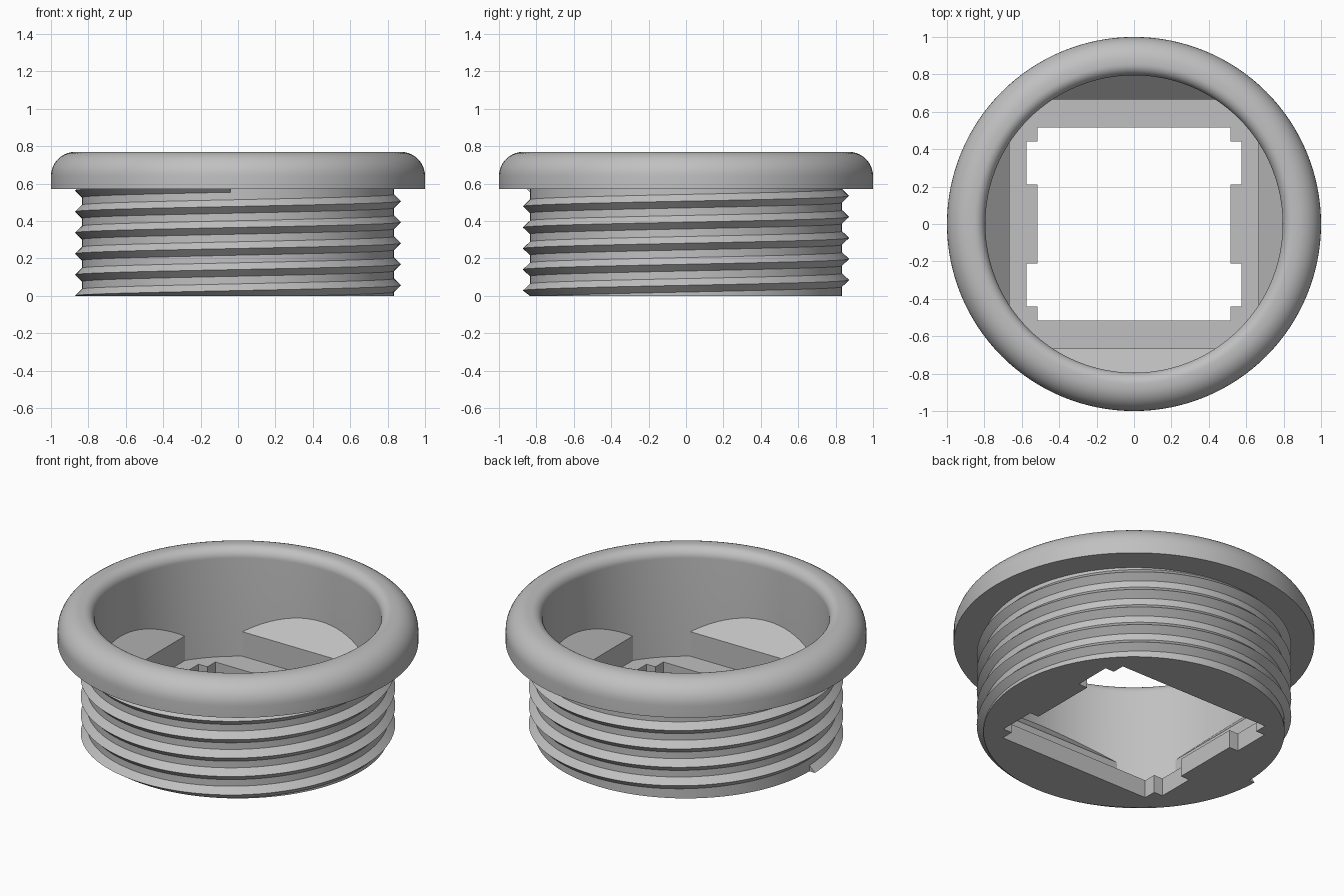
import bpy, bmesh, math
from math import cos, sin, pi

cube = bpy.data.objects.get("Cube")
if cube:
    bpy.data.objects.remove(cube, do_unlink=True)

grey = bpy.data.materials.new("light_grey")
grey.use_nodes = True
colour = (0.53, 0.53, 0.53, 1)
grey.diffuse_color = colour
grey.node_tree.nodes["Principled BSDF"].inputs["Base Color"].default_value = colour

BORE, ROOT, CREST = 0.795, 0.835, 0.872
FLOOR, RIM_LOW, TOP = 0.11, 0.57, 0.77
SEGMENTS = 128


def finish(bm, name, smooth=True):
    bmesh.ops.recalc_face_normals(bm, faces=bm.faces)
    mesh = bpy.data.meshes.new(name)
    bm.to_mesh(mesh)
    bm.free()
    obj = bpy.data.objects.new(name, mesh)
    bpy.context.collection.objects.link(obj)
    mesh.materials.append(grey)
    if smooth:
        shade(obj)
    return obj


def shade(obj):
    bpy.ops.object.select_all(action='DESELECT')
    obj.select_set(True)
    bpy.context.view_layer.objects.active = obj
    bpy.ops.object.shade_smooth_by_angle(angle=math.radians(25))


def fillet(cx, cz, r, start, end, steps=10):
    angles = [start + (end - start) * i / steps for i in range(steps + 1)]
    return [(cx + r * cos(a), cz + r * sin(a)) for a in angles]


# Cup with floor and rounded flange, turned around the z axis
outer_r, inner_r = 0.13, 0.06
profile = [(0, 0), (ROOT, 0), (ROOT, RIM_LOW), (1, RIM_LOW)]
profile += fillet(1 - outer_r, TOP - outer_r, outer_r, 0, pi / 2)
profile += fillet(BORE + inner_r, TOP - inner_r, inner_r, pi / 2, pi)
profile += [(BORE, FLOOR), (0, FLOOR)]
bm = bmesh.new()
verts = [bm.verts.new((r, 0, z)) for r, z in profile]
edges = [bm.edges.new(pair) for pair in zip(verts, verts[1:])]
bmesh.ops.spin(bm, geom=verts + edges, cent=(0, 0, 0), axis=(0, 0, 1),
               angle=2 * pi, steps=SEGMENTS)
bmesh.ops.remove_doubles(bm, verts=bm.verts, dist=0.0001)
cup = finish(bm, "flanged_cup", smooth=False)

# Square opening with two clip notches on each side
quarter = [(0.515, 0.517), (0.515, 0.44), (0.575, 0.44), (0.575, 0.21), (0.515, 0.21)]
right = quarter + [(x, -y) for x, y in reversed(quarter)]
outline = right + [(-x, -y) for x, y in right]
bm = bmesh.new()
face = bm.faces.new([bm.verts.new((x, y, -0.1)) for x, y in outline])
extruded = bmesh.ops.extrude_face_region(bm, geom=[face])["geom"]
for v in extruded:
    if isinstance(v, bmesh.types.BMVert):
        v.co.z = 0.2
cutter = finish(bm, "opening_cutter", smooth=False)

cut = cup.modifiers.new("opening", 'BOOLEAN')
cut.operation = 'DIFFERENCE'
cut.solver = 'EXACT'
cut.object = cutter
bpy.context.view_layer.objects.active = cup
bpy.ops.object.modifier_apply(modifier=cut.name)
bpy.data.objects.remove(cutter, do_unlink=True)
shade(cup)

# Four pocket walls with sloped tops, filling the bore out to a square
HALF, LEDGE = 0.665, 0.26
reach = BORE + 0.01
spread = math.acos(HALF / reach)
for k, side in enumerate(("right", "back", "left", "front")):
    bm = bmesh.new()
    arc = [spread * (i / 12 - 1) for i in range(25)]
    rings = []
    for level in ("low", "high"):
        ring = []
        for a in arc:
            d, t = reach * cos(a), reach * sin(a)
            z = FLOOR - 0.01 if level == "low" else LEDGE + d - HALF
            turn = k * pi / 2
            ring.append(bm.verts.new((d * cos(turn) - t * sin(turn),
                                      d * sin(turn) + t * cos(turn), z)))
        bm.faces.new(ring)
        rings.append(ring)
    low, high = rings
    for i in range(len(arc)):
        bm.faces.new((low[i - 1], low[i], high[i], high[i - 1]))
    finish(bm, "pocket_wall_" + side, smooth=False)

# Helical thread ridge, starting at the bottom edge and ending in the flange
PITCH, HALF_WIDTH = 0.1125, 0.036
turns = (RIM_LOW + 0.02) / PITCH
steps = int(turns * SEGMENTS)
section = [(ROOT - 0.01, -HALF_WIDTH), (ROOT, -HALF_WIDTH), (CREST, 0),
           (ROOT, HALF_WIDTH), (ROOT - 0.01, HALF_WIDTH)]
bm = bmesh.new()
rings = []
for i in range(steps + 1):
    a = pi + 2 * pi * i / SEGMENTS
    lift = PITCH * i / SEGMENTS
    rings.append([bm.verts.new((r * cos(a), r * sin(a), max(0, lift + z)))
                  for r, z in section])
for one, two in zip(rings, rings[1:]):
    for j in range(len(section)):
        bm.faces.new((one[j - 1], one[j], two[j], two[j - 1]))
bm.faces.new(rings[0])
bm.faces.new(rings[-1])
finish(bm, "screw_thread")
